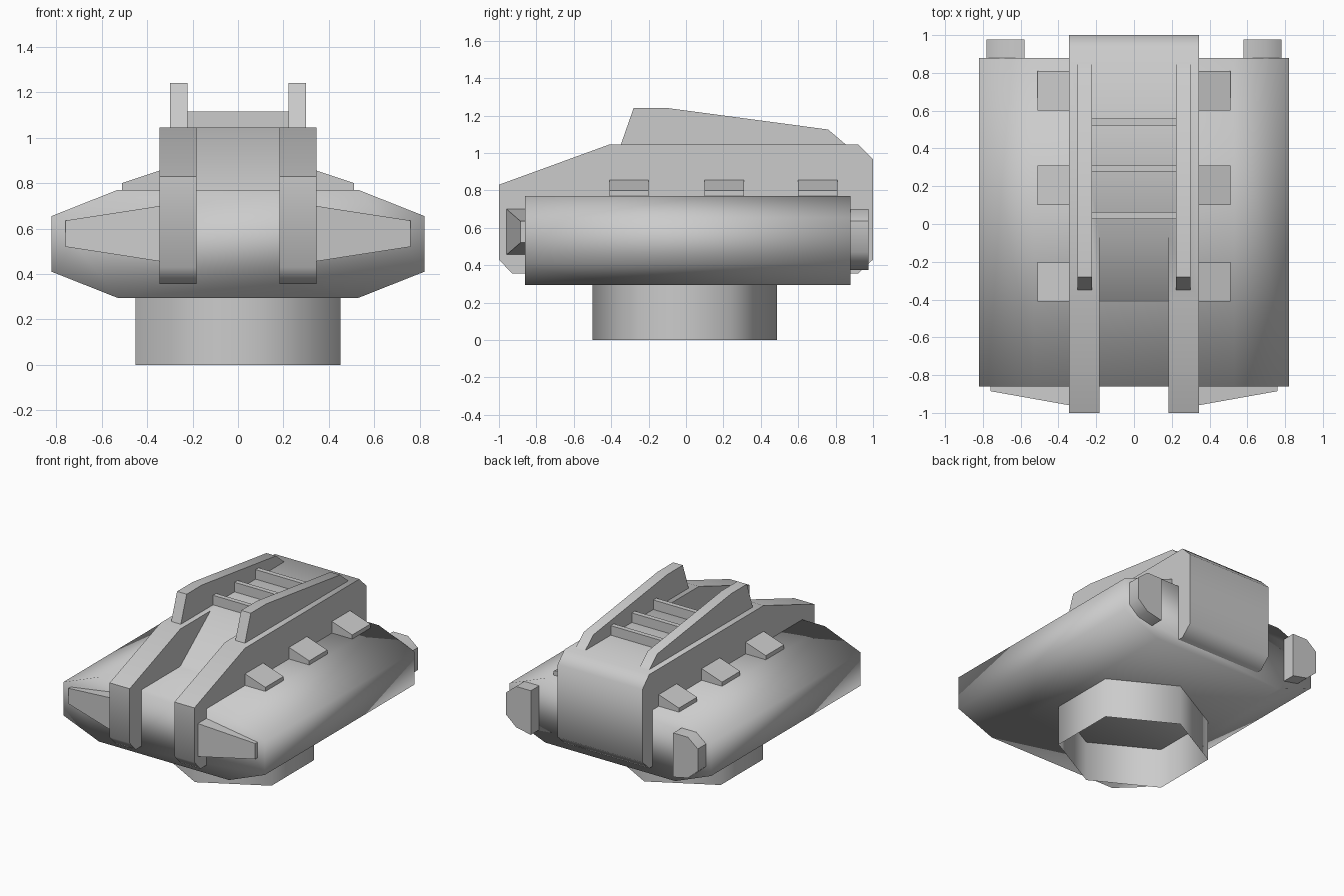
import bpy, math

if "Cube" in bpy.data.objects:
    bpy.data.objects.remove(bpy.data.objects["Cube"])


def make(name, verts, faces, angle=50, mirror=False):
    me = bpy.data.meshes.new(name)
    me.from_pydata(verts, [], faces)
    ob = bpy.data.objects.new(name, me)
    bpy.context.collection.objects.link(ob)
    bpy.ops.object.select_all(action='DESELECT')
    ob.select_set(True)
    bpy.context.view_layer.objects.active = ob
    bpy.ops.object.mode_set(mode='EDIT')
    bpy.ops.mesh.select_all(action='SELECT')
    bpy.ops.mesh.normals_make_consistent(inside=False)
    bpy.ops.object.mode_set(mode='OBJECT')
    smooth(ob, angle)
    if mirror:
        ob.modifiers.new("mirror", 'MIRROR').use_axis[0] = True
    return ob


def smooth(ob, angle):
    if angle >= 180:
        bpy.ops.object.shade_smooth()
    else:
        bpy.ops.object.shade_smooth_by_angle(angle=math.radians(angle))


def loft(name, ring_a, ring_b, caps=True, **kw):
    n = len(ring_a)
    faces = [(i, (i + 1) % n, n + (i + 1) % n, n + i) for i in range(n)]
    if caps:
        faces += [tuple(range(n)), tuple(range(n, 2 * n))]
    return make(name, ring_a + ring_b, faces, **kw)


def side_prism(name, yz, x0, x1, **kw):
    return loft(name, [(x0, y, z) for y, z in yz], [(x1, y, z) for y, z in yz], **kw)


def front_prism(name, xz, y0, y1, **kw):
    return loft(name, [(x, y0, z) for x, z in xz], [(x, y1, z) for x, z in xz], **kw)


# Wide faceted hull
half = [(0.53, 0.295), (0.82, 0.41), (0.82, 0.655), (0.53, 0.77)]
front_prism("hull", half + [(-x, z) for x, z in reversed(half)], -0.86, 0.88, angle=180)

# Open six-sided mounting collar
hexa = [(0.52 * math.sin(math.radians(60 * i)), 0.4925 * math.cos(math.radians(60 * i)) - 0.007)
        for i in range(6)]
loft("mounting_collar", [(x, y, 0) for x, y in hexa], [(x, y, 0.297) for x, y in hexa],
     caps=False, angle=65)

# Central spine, with a notch leaving two front prongs
spine = side_prism("spine", [(-1, 0.83), (-0.41, 1.045), (0.92, 1.045), (1, 0.965),
                             (1, 0.43), (0.92, 0.355), (-0.93, 0.355), (-1, 0.43)], -0.345, 0.345)
cutter = side_prism("notch_cutter", [(0.143, 1.2), (-0.06, 1.045), (-0.42, 0.765), (-0.42, 0.2),
                                     (-1.2, 0.2), (-1.2, 1.2)], -0.182, 0.182)
cutter.hide_render = True
mod = spine.modifiers.new("notch", 'BOOLEAN')
mod.operation, mod.solver, mod.object = 'DIFFERENCE', 'EXACT', cutter
bpy.ops.object.select_all(action='DESELECT')
spine.select_set(True)
bpy.context.view_layer.objects.active = spine
bpy.ops.object.modifier_apply(modifier="notch")
bpy.data.objects.remove(cutter)
smooth(spine, 50)

# Roof rails and the rungs between them
side_prism("roof_rail", [(-0.35, 1.04), (-0.28, 1.24), (-0.10, 1.24), (0.76, 1.125), (0.86, 1.04)],
           0.222, 0.3, mirror=True)
for i, y in enumerate((0.045, 0.295, 0.54)):
    side_prism(f"roof_rung_{i + 1}", [(y - 0.018, 1.043), (y - 0.018, 1.115),
                                      (y + 0.018, 1.115), (y + 0.018, 1.043)], -0.225, 0.225)

# Sloped blocks along the spine sides
for i, y in enumerate((-0.41, 0.10, 0.60)):
    front_prism(f"side_block_{i + 1}", [(0.34, 0.76), (0.34, 0.857), (0.51, 0.80), (0.51, 0.76)],
                y, y + 0.21, mirror=True)

# Tapered front lamps
loft("front_lamp",
     [(0.34, -0.85, 0.455), (0.34, -0.96, 0.455), (0.34, -0.96, 0.70), (0.34, -0.85, 0.70)],
     [(0.76, -0.85, 0.52), (0.76, -0.885, 0.52), (0.76, -0.885, 0.635), (0.76, -0.85, 0.635)],
     mirror=True)

# Chamfered rear lamps
front_prism("rear_lamp", [(0.58, 0.375), (0.58, 0.70), (0.70, 0.70), (0.78, 0.635),
                          (0.78, 0.47), (0.70, 0.40)], 0.87, 0.977, mirror=True)
